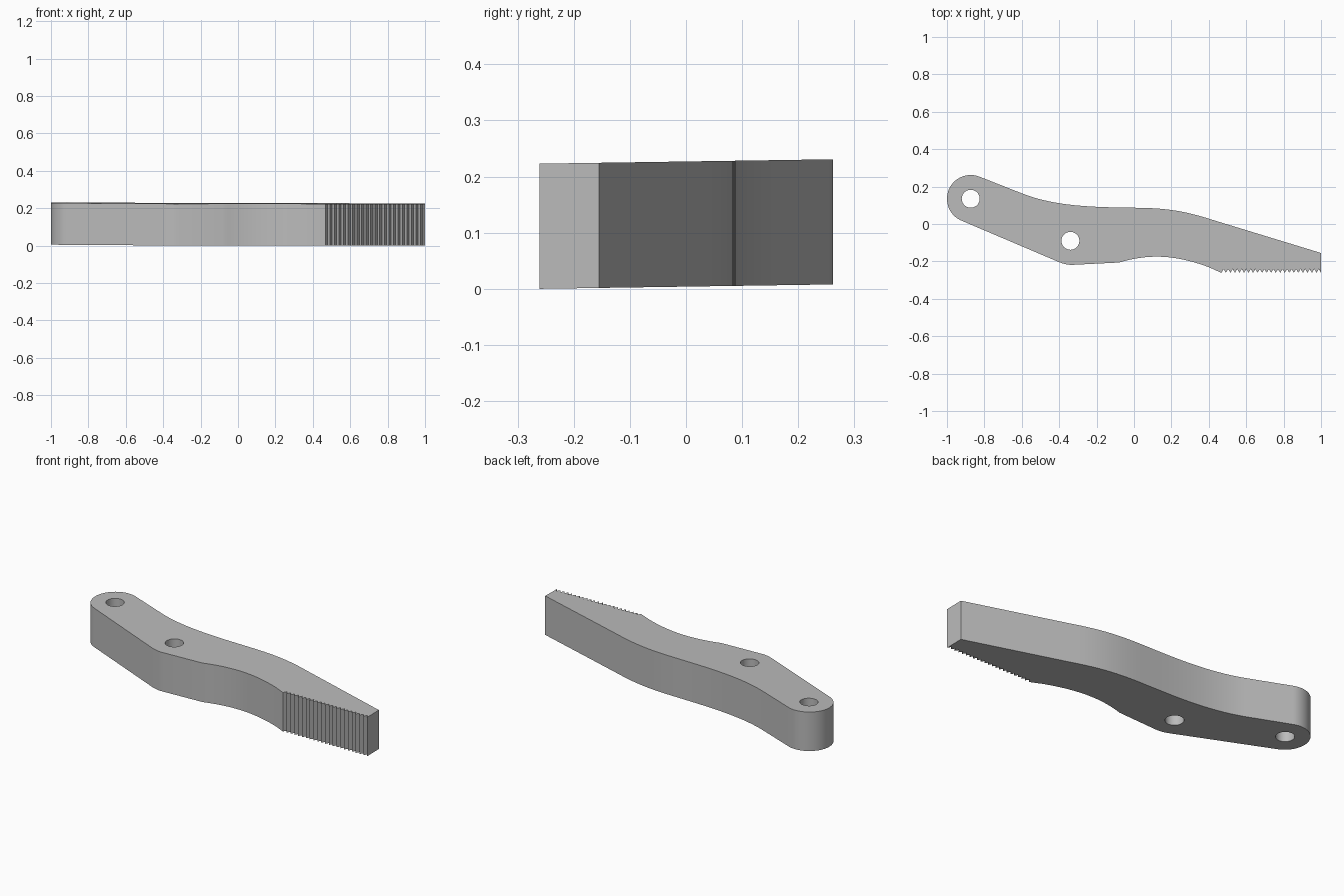
import bpy, bmesh, math
from mathutils import Vector
from mathutils.geometry import interpolate_bezier

THICK = 0.223
HEAD = Vector((-0.873, 0.135, 0))
HEAD_R, HOLE_R = 0.127, 0.048
TEETH, TOOTH_START = 22, 0.467

old = bpy.data.objects.get("Cube")
if old:
    bpy.data.objects.remove(old)


def arc(centre, radius, start, end, steps):
    """Points along an arc, angles in degrees."""
    angles = [math.radians(start + (end - start) * i / steps) for i in range(steps + 1)]
    return [Vector((centre[0] + radius * math.cos(a), centre[1] + radius * math.sin(a), 0)) for a in angles]


def bend(a, b, c, d, steps=14):
    """Points along one bezier span."""
    return interpolate_bezier(*[Vector((*p, 0)) for p in (a, b, c, d)], steps)


# Rounded pivot end, then the underside of the handle
outline = arc(HEAD, HEAD_R, 68, 247, 32)
outline += bend((-0.405, -0.202), (-0.375, -0.214), (-0.355, -0.22), (-0.32, -0.218), 8)
outline += bend((-0.08, -0.206), (0.08, -0.158), (0.22, -0.164), (0.4, -0.231), 20)

# Serrated jaw edge
pitch = (1 - TOOTH_START) / TEETH
for i in range(TEETH):
    x = TOOTH_START + i * pitch
    outline += [Vector((x, -0.261, 0)), Vector((x + pitch / 2, -0.241, 0))]
outline += [Vector((1, -0.261, 0)), Vector((1, -0.155, 0))]

# Flowing back edge
outline += bend((0.43, 0.019), (0.28, 0.068), (0.18, 0.086), (0, 0.087))
outline += bend((-0.05, 0.088), (-0.25, 0.09), (-0.44, 0.1), (-0.6, 0.164))

holes = [arc(c, HOLE_R, 360, 0, 32)[:-1] for c in (HEAD, (-0.34, -0.09))]

# Fill the outline around its holes and raise it into a plate
bm = bmesh.new()
for loop in [outline] + holes:
    verts = [bm.verts.new(p) for p in loop]
    for i, v in enumerate(verts):
        bm.edges.new((v, verts[(i + 1) % len(verts)]))
bmesh.ops.triangle_fill(bm, use_beauty=True, use_dissolve=False, edges=bm.edges[:])
raised = bmesh.ops.extrude_face_region(bm, geom=bm.faces[:])
bmesh.ops.translate(bm, vec=(0, 0, THICK), verts=[g for g in raised["geom"] if isinstance(g, bmesh.types.BMVert)])

# Slight tilt towards the back
for v in bm.verts:
    v.co.z += 0.015 * (v.co.y + 0.261)
bmesh.ops.recalc_face_normals(bm, faces=bm.faces[:])

mesh = bpy.data.meshes.new("jaw_lever")
bm.to_mesh(mesh)
bm.free()
lever = bpy.data.objects.new("jaw_lever", mesh)
bpy.context.collection.objects.link(lever)

grey = bpy.data.materials.new("plain_grey")
grey.use_nodes = True
colour = (0.5, 0.5, 0.5, 1)
grey.diffuse_color = colour
grey.node_tree.nodes["Principled BSDF"].inputs["Base Color"].default_value = colour
mesh.materials.append(grey)

bpy.ops.object.select_all(action="DESELECT")
lever.select_set(True)
bpy.context.view_layer.objects.active = lever
bpy.ops.object.shade_smooth_by_angle(angle=math.radians(25))
